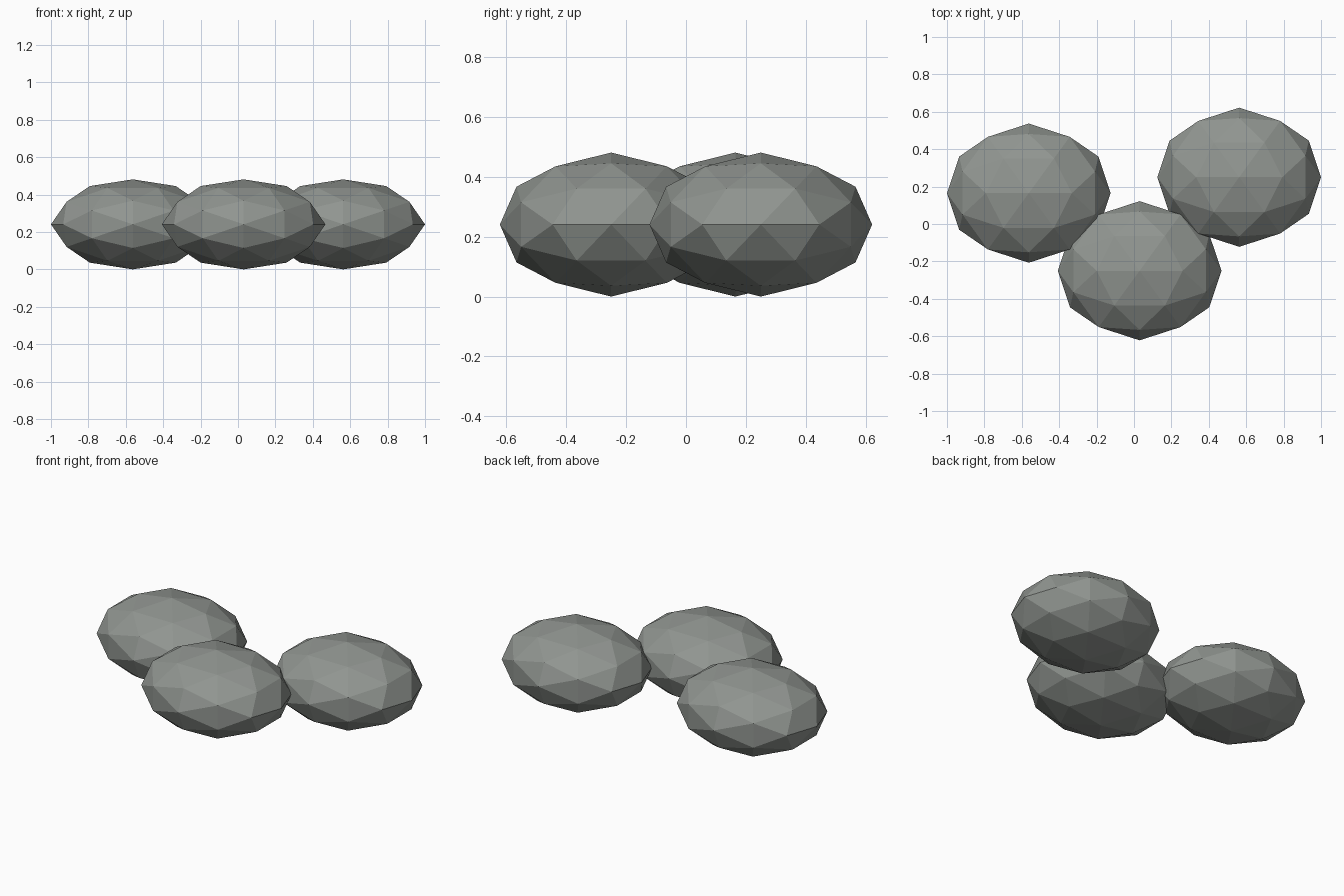
import bpy, bmesh
from itertools import product
from mathutils import Vector

if "Cube" in bpy.data.objects:
    bpy.data.objects.remove(bpy.data.objects["Cube"])

RADII = (0.4375, 0.372, 0.2406)  # flattened pebble proportions
PHI = (1 + 5 ** 0.5) / 2

grey = bpy.data.materials.new("stone grey")
grey.diffuse_color = (0.28, 0.30, 0.28, 1)
grey.use_nodes = True
grey.node_tree.nodes["Principled BSDF"].inputs["Base Color"].default_value = grey.diffuse_color


def geodesic_points():
    """Corners and edge midpoints of an icosahedron, pushed onto a unit sphere."""
    pts = set()
    seeds = ((PHI, 1, 0), (PHI ** 2 + 0, 0, 0), (PHI, PHI ** 2, 1))
    for seed in seeds:
        for signs in product((-1, 1), repeat=3):
            a, b, c = Vector([s * k for s, k in zip(signs, seed)]).normalized()
            for p in ((a, b, c), (c, a, b), (b, c, a)):
                pts.add(tuple(round(v, 6) + 0.0 for v in p))
    return sorted(pts)


def boulder(name, x, y):
    bm = bmesh.new()
    for p in geodesic_points():
        bm.verts.new(p)
    bmesh.ops.convex_hull(bm, input=bm.verts[:])
    bmesh.ops.scale(bm, vec=RADII, verts=bm.verts[:])
    bmesh.ops.recalc_face_normals(bm, faces=bm.faces[:])
    mesh = bpy.data.meshes.new(name)
    bm.to_mesh(mesh)
    bm.free()
    mesh.materials.append(grey)
    obj = bpy.data.objects.new(name, mesh)
    obj.location = (x, y, RADII[2])
    bpy.context.collection.objects.link(obj)


# Three overlapping faceted stones
boulder("left_stone", -0.5625, 0.165)
boulder("front_stone", 0.03, -0.25)
boulder("right_stone", 0.5625, 0.25)
